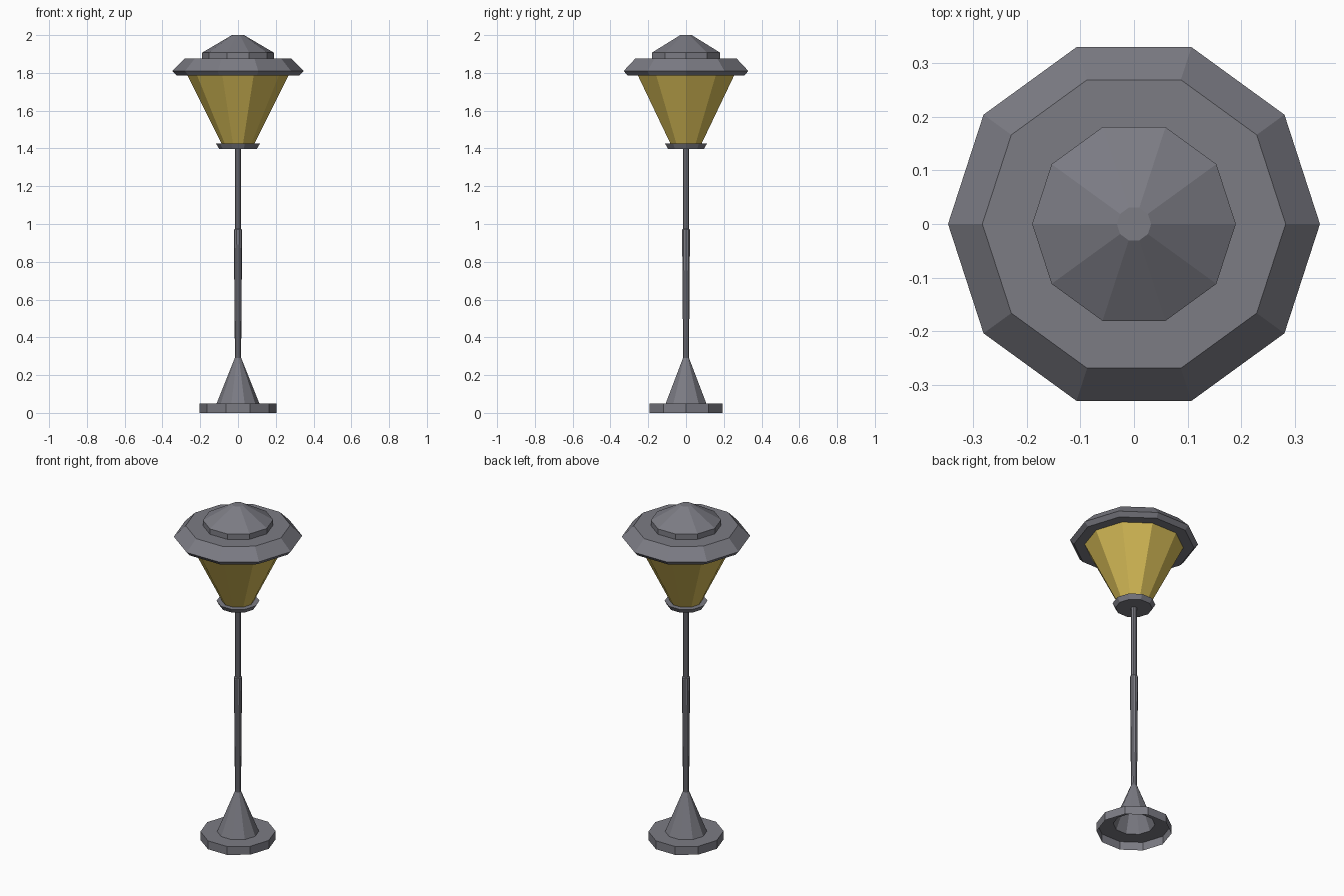
import bpy, bmesh, math

if "Cube" in bpy.data.objects:
    bpy.data.objects.remove(bpy.data.objects["Cube"])

SIDES = 10


def material(name, rgb):
    m = bpy.data.materials.new(name)
    m.diffuse_color = (*rgb, 1)
    m.use_nodes = True
    m.node_tree.nodes["Principled BSDF"].inputs["Base Color"].default_value = m.diffuse_color
    return m


metal = material("grey metal", (0.20, 0.20, 0.23))
amber = material("amber glass", (0.66, 0.49, 0.093))


def lathe(name, profile, mat, cap_bottom=False, cap_top=False):
    """Ten-sided flat-faced turning from (radius, height) points, bottom/outer to top."""
    bm = bmesh.new()
    rings = [[bm.verts.new((r * math.cos(2 * math.pi * i / SIDES),
                            r * math.sin(2 * math.pi * i / SIDES), z))
              for i in range(SIDES)] for r, z in profile]
    for low, high in zip(rings, rings[1:]):
        for i in range(SIDES):
            j = (i + 1) % SIDES
            bm.faces.new((low[i], low[j], high[j], high[i]))
    if cap_bottom:
        bm.faces.new(rings[0][::-1])
    if cap_top:
        bm.faces.new(rings[-1])
    mesh = bpy.data.meshes.new(name)
    bm.to_mesh(mesh)
    bm.free()
    mesh.materials.append(mat)
    obj = bpy.data.objects.new(name, mesh)
    bpy.context.collection.objects.link(obj)
    return obj


# Hollow foot, open underneath, rising into a cone
lathe("base", [(0.203, 0), (0.203, 0.05), (0.113, 0.05), (0.017, 0.29)], metal)

# Pole with a tapered lower sleeve
lathe("pole", [(0.017, 0.29), (0.0165, 0.31), (0.022, 0.96),
               (0.022, 0.97), (0.0165, 0.975), (0.0165, 1.40)], metal)

# Collar under the lantern
lathe("collar", [(0.10, 1.398), (0.116, 1.425), (0.085, 1.425)], metal, cap_bottom=True)

# Flared lantern glass
lathe("lantern_glass", [(0.085, 1.422), (0.268, 1.787)], amber)

# Stepped roof with underside lip
lathe("roof", [(0.266, 1.786), (0.325, 1.786), (0.347, 1.81), (0.283, 1.875),
               (0.19, 1.875), (0.19, 1.907), (0.032, 2.0)], metal, cap_top=True)
